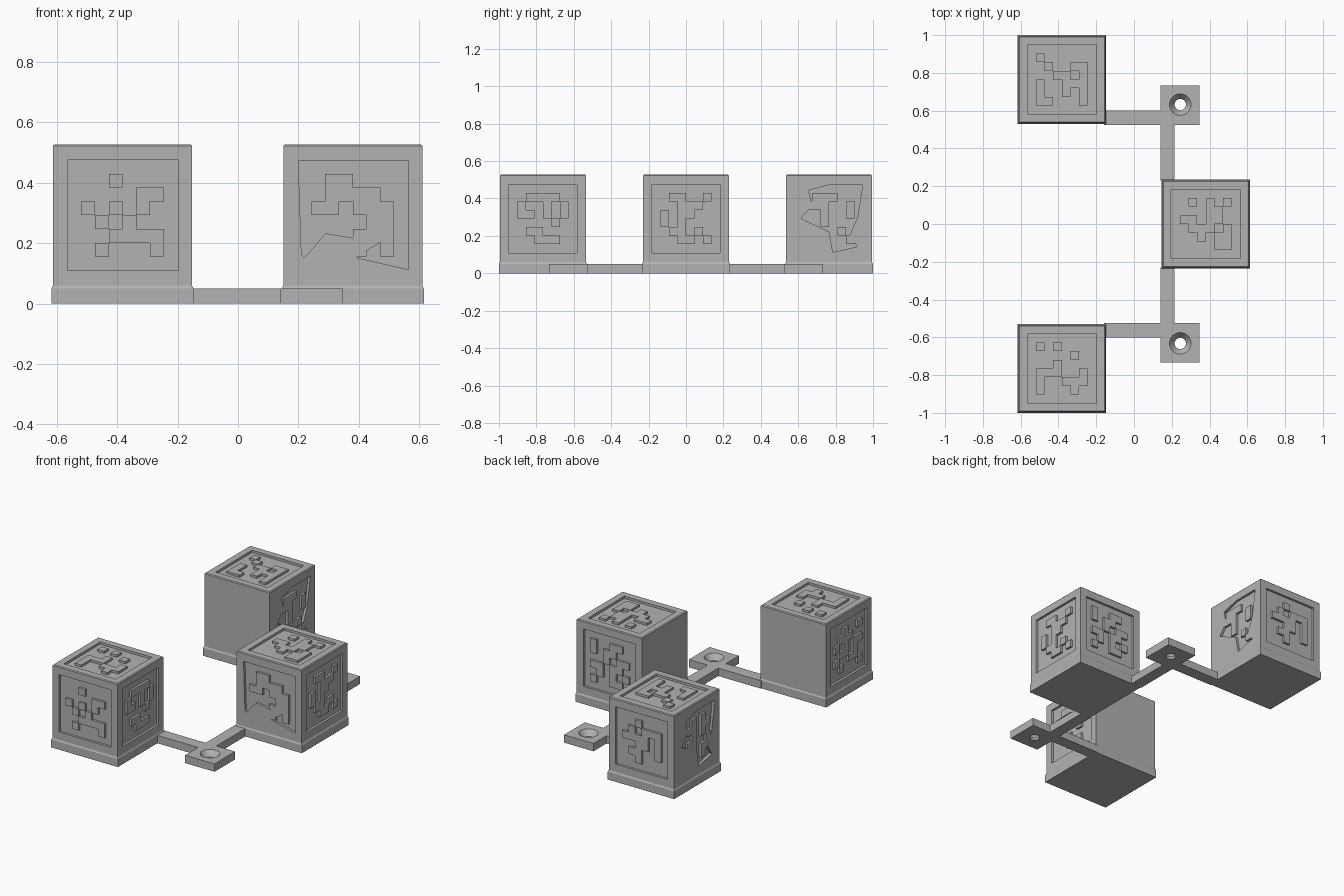
import bpy, bmesh, math
from mathutils import Matrix, Vector

old = bpy.data.objects.get("Cube")
if old:
    bpy.data.objects.remove(old, do_unlink=True)

gray = bpy.data.materials.new("plain gray")
gray.use_nodes = True
gray.diffuse_color = (0.45, 0.45, 0.45, 1)
gray.node_tree.nodes["Principled BSDF"].inputs["Base Color"].default_value = gray.diffuse_color

SIZE, HEIGHT, STEP = 0.47, 0.527, 0.005
PANEL, CELL, DEPTH, PANEL_Z = 0.183, 0.0457, 0.015, 0.2925
SQUARE = [(-PANEL, -PANEL), (PANEL, -PANEL), (PANEL, PANEL), (-PANEL, PANEL)]
JAGGED_FRONT = [(-.18, .18), (-.17, -.13), (-.16, -.14), (-.09, -.06), (.09, -.09),
                (.01, -.14), (.185, -.18), (.185, .18)]
JAGGED_SIDE = [(-.11, .15), (-.09, .07), (-.15, 0), (0, -.07), (.02, -.18),
               (.15, -.15), (.11, -.09), (.15, 0), (.18, .18), (0, .18)]


def finish(name, bm):
    bmesh.ops.recalc_face_normals(bm, faces=bm.faces[:])
    mesh = bpy.data.meshes.new(name)
    bm.to_mesh(mesh)
    bm.free()
    mesh.materials.append(gray)
    ob = bpy.data.objects.new(name, mesh)
    bpy.context.collection.objects.link(ob)
    return ob


def prism(bm, outline, low, high, matrix=Matrix()):
    bottom = [bm.verts.new(matrix @ Vector((x, y, low))) for x, y in outline]
    top = [bm.verts.new(matrix @ Vector((x, y, high))) for x, y in outline]
    bm.faces.new(bottom[::-1])
    bm.faces.new(top)
    for i in range(len(outline)):
        j = (i + 1) % len(outline)
        bm.faces.new((bottom[i], bottom[j], top[j], top[i]))


def cut(ob, cutter):
    cutter.hide_render = True
    mod = ob.modifiers.new("cut", "BOOLEAN")
    mod.operation, mod.solver, mod.object = "DIFFERENCE", "EXACT", cutter
    bpy.context.view_layer.update()
    graph = bpy.context.evaluated_depsgraph_get()
    mesh = bpy.data.meshes.new_from_object(ob.evaluated_get(graph))
    ob.modifiers.clear()
    ob.data = mesh
    bpy.data.objects.remove(cutter, do_unlink=True)


def face_frame(center, side):
    """Matrix whose z axis leaves the chosen cube face."""
    x, y = center
    if side == "top":
        return Matrix.Translation((x, y, HEIGHT))
    n = {"front": Vector((0, -1, 0)), "back": Vector((0, 1, 0)),
         "left": Vector((1, 0, 0)), "right": Vector((-1, 0, 0))}[side]
    up = Vector((0, 0, 1))
    m = Matrix((up.cross(n), up, n)).transposed().to_4x4()
    m.translation = Vector((x, y, PANEL_Z)) + n * (SIZE / 2 - STEP)
    return m


def raise_cells(bm, rows, matrix):
    """Connected square tiles standing on the recessed floor."""
    corner = {}

    def vert(c, r):
        if (c, r) not in corner:
            p = Vector(((c - 3) * CELL, (3 - r) * CELL, -DEPTH - 0.001))
            corner[c, r] = bm.verts.new(matrix @ p)
        return corner[c, r]

    faces = []
    for r, row in enumerate(rows.split()):
        for c, mark in enumerate(row):
            if mark == "#":
                faces.append(bm.faces.new((vert(c, r), vert(c, r + 1),
                                           vert(c + 1, r + 1), vert(c + 1, r))))
    new = bmesh.ops.extrude_face_region(bm, geom=faces, use_keep_orig=True)["geom"]
    lift = matrix.to_3x3() @ Vector((0, 0, DEPTH + 0.0005))
    bmesh.ops.translate(bm, vec=lift, verts=[g for g in new if isinstance(g, bmesh.types.BMVert)])


def stamp_cube(name, center, patterns, outlines={}):
    # body: slightly wider foot, straight walls, small top chamfer
    bm = bmesh.new()
    rings = []
    for z, inset in [(0, 0), (0.05, 0), (0.06, STEP), (HEIGHT - 0.005, STEP), (HEIGHT, 2 * STEP)]:
        h = SIZE / 2 - inset
        rings.append([bm.verts.new((center[0] + sx * h, center[1] + sy * h, z))
                      for sx, sy in [(-1, -1), (1, -1), (1, 1), (-1, 1)]])
    bm.faces.new(rings[0][::-1])
    bm.faces.new(rings[-1])
    for a, b in zip(rings, rings[1:]):
        for i in range(4):
            j = (i + 1) % 4
            bm.faces.new((a[i], a[j], b[j], b[i]))
    body = finish(name + "_body", bm)
    # recessed panels and raised tiles
    recess, tiles = bmesh.new(), bmesh.new()
    for side, rows in patterns.items():
        m = face_frame(center, side)
        prism(recess, outlines.get(side, SQUARE), -DEPTH, 0.03, m)
        raise_cells(tiles, rows, m)
    cut(body, finish(name + "_recess", recess))
    finish(name + "_tiles", tiles)


stamp_cube("front_cube", (-0.382, -0.765), {
    "front": "..#... ....## #.#.#. .#.#.. ..#### .#...#",
    "left": ".####. #..#.# ##.#.# ....#. .##... ..###.",
    "right": "..#..# .###.. #.#.## .##.#. #..##. .#...#",
    "top": "#.#... ....#. ..#... ###..# #..### #...#."})

stamp_cube("middle_cube", (0.38, 0), {
    "front": ".##... .####. ##.### ....## ...### ...#.#",
    "left": ".##..# ..###. #.##.. #.#... .##.#. ..##.#",
    "back": "#..##. #.##.. ..#.## ##.##. .#.#.# #..##.",
    "top": ".#.#.# ...##. ##.##. .###.# ..#.## ....##"},
    {"front": JAGGED_FRONT})

stamp_cube("back_cube", (-0.382, 0.765), {
    "back": "..#... .#.### ####.# ..##.# .##..# ..#...",
    "left": ".###.. ###..# ..#..# ..#... ....#. .....#",
    "right": "..#.#. .##.## ..#.#. .##..# ..#.## .#..#.",
    "top": "#..... .#..## ..##.# #..### #..#.# ##...#"},
    {"left": JAGGED_SIDE, "right": JAGGED_SIDE})

# connecting strips and drilled pads, mirrored front to back
ARM = [(-0.16, 0.525), (0.14, 0.525), (0.14, 0.23), (0.215, 0.23), (0.215, 0.525),
       (0.347, 0.525), (0.347, 0.732), (0.14, 0.732), (0.14, 0.602), (-0.16, 0.602)]
for name, s in [("front", -1), ("back", 1)]:
    bm = bmesh.new()
    prism(bm, [(x, s * y) for x, y in ARM], 0, 0.05)
    strip = finish(name + "_connector", bm)
    # countersunk screw hole
    bm = bmesh.new()
    profile = [(0.03, -0.02), (0.03, 0.015), (0.057, 0.05), (0.057, 0.07)]
    rings = [[bm.verts.new((0.245 + r * math.cos(a * math.tau / 40),
                            s * 0.632 + r * math.sin(a * math.tau / 40), z))
              for a in range(40)] for r, z in profile]
    bm.faces.new(rings[0])
    bm.faces.new(rings[-1])
    for a, b in zip(rings, rings[1:]):
        for i in range(40):
            j = (i + 1) % 40
            bm.faces.new((a[i], a[j], b[j], b[i]))
    cut(strip, finish(name + "_hole", bm))
